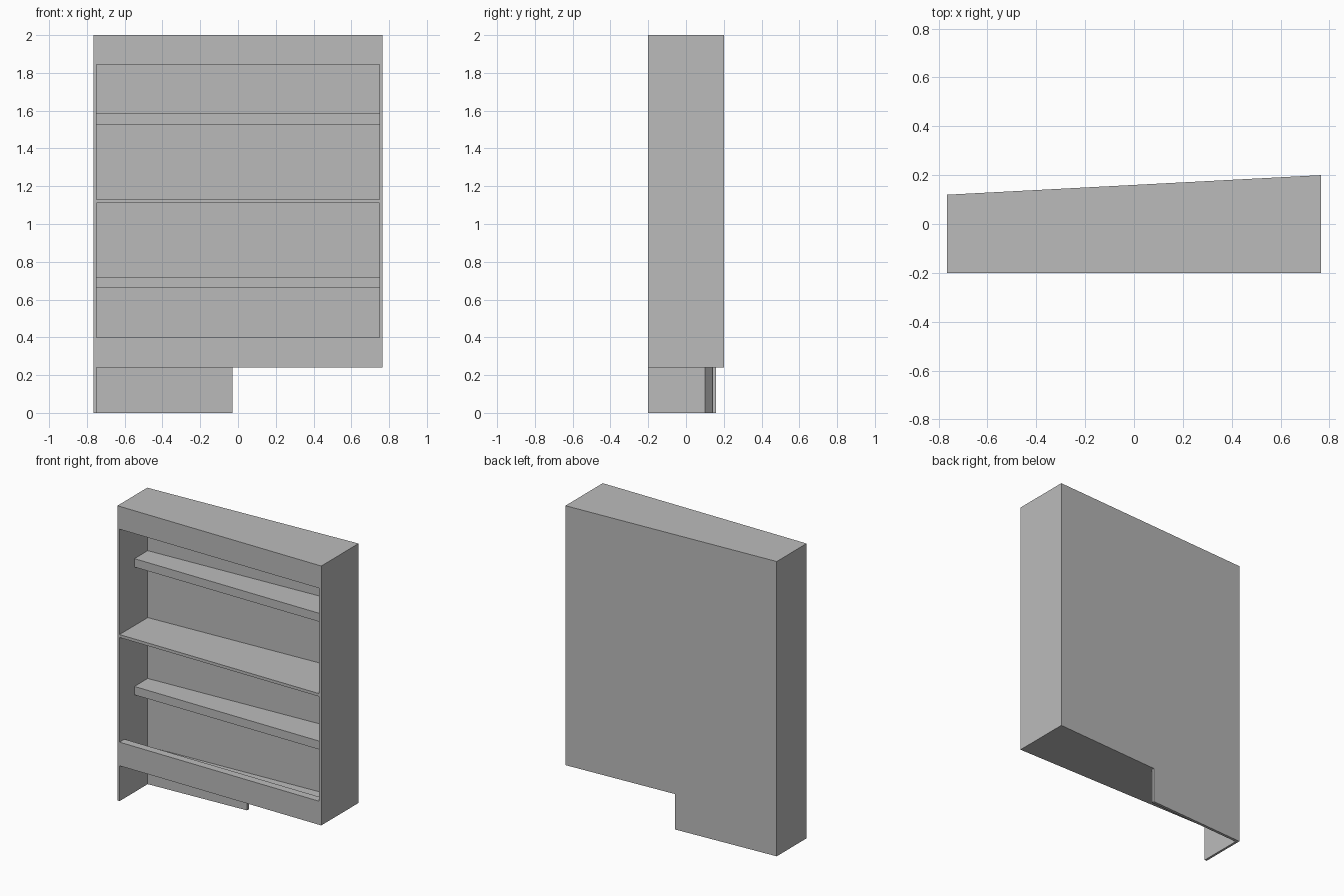
import bpy

cube = bpy.data.objects.get("Cube")
if cube:
    bpy.data.objects.remove(cube, do_unlink=True)

# Main dimensions
HALF, HEIGHT, FRONT = 0.765, 2.0, -0.2
T = 0.016                      # board thickness
INNER = HALF - T
BASE = 0.24                    # underside of the cabinet
FOOT_END = -0.03               # where the raised base begins
FASCIA = 0.004                 # thin front strip at the top

gray = bpy.data.materials.new("plain gray")
gray.use_nodes = True
gray.diffuse_color = (0.5, 0.5, 0.5, 1)
gray.node_tree.nodes["Principled BSDF"].inputs["Base Color"].default_value = (0.5, 0.5, 0.5, 1)


def rear(x):
    """Outer surface of the skewed back."""
    return 0.16 + 0.04 * x / HALF


def inner_rear(x):
    return rear(x) - 0.019


def flat(y):
    return lambda x: y


def board(name, outline, near, far):
    """Extrude an x-z outline between two depth functions of x."""
    n = len(outline)
    verts = [(x, depth(x), z) for depth in (near, far) for x, z in outline]
    faces = [tuple(range(n)), tuple(reversed(range(n, 2 * n)))]
    faces += [(i, i + n, (i + 1) % n + n, (i + 1) % n) for i in range(n)]
    mesh = bpy.data.meshes.new(name)
    mesh.from_pydata(verts, [], faces)
    mesh.materials.append(gray)
    obj = bpy.data.objects.new(name, mesh)
    bpy.context.collection.objects.link(obj)
    return obj


def rect(x0, x1, z0, z1):
    return [(x0, z0), (x1, z0), (x1, z1), (x0, z1)]


# Side panels: the right one reaches the ground
board("right_side_panel", rect(-HALF, -INNER, 0, HEIGHT), flat(FRONT), rear)
board("left_side_panel", rect(INNER, HALF, BASE, HEIGHT), flat(FRONT), rear)

# Back panel with a notch beside the foot
board("back_panel",
      [(-INNER, 0), (FOOT_END, 0), (FOOT_END, BASE), (INNER, BASE),
       (INNER, HEIGHT), (-INNER, HEIGHT)],
      inner_rear, rear)

# Full-depth horizontal boards
for name, z0, z1 in (("bottom_panel", BASE, BASE + T),
                     ("middle_shelf", 1.11, 1.13),
                     ("top_panel", HEIGHT - T, HEIGHT)):
    board(name, rect(-INNER, INNER, z0, z1), flat(FRONT), inner_rear)

# Half-depth raised steps against the back
for name, z in (("lower_step", 0.66), ("upper_step", 1.527)):
    board(name, rect(-INNER, INNER, z, z + 0.057), flat(-0.04), inner_rear)

# Front rails
board("bottom_rail", rect(-INNER, INNER, BASE, 0.4), flat(FRONT), flat(FRONT + 0.053))
board("top_fascia", rect(-HALF, HALF, 1.845, HEIGHT), flat(FRONT), flat(FRONT + FASCIA))
